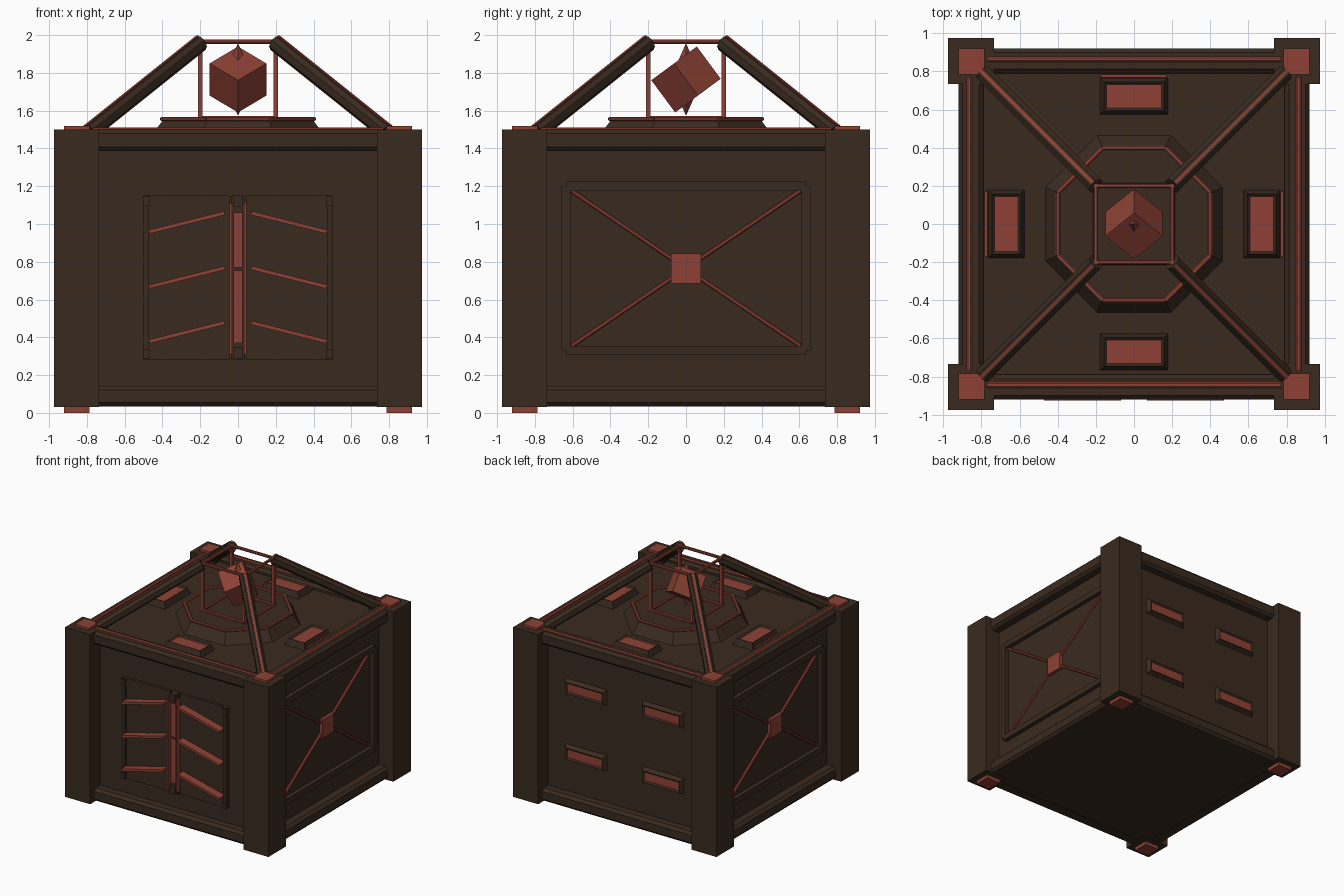
import bpy, bmesh, math
from mathutils import Matrix, Vector

cube = bpy.data.objects.get("Cube")
if cube:
    bpy.data.objects.remove(cube, do_unlink=True)


def material(name, rgb):
    m = bpy.data.materials.new(name)
    m.use_nodes = True
    m.diffuse_color = (*rgb, 1)
    m.node_tree.nodes["Principled BSDF"].inputs["Base Color"].default_value = (*rgb, 1)
    return m


BROWN = material("dark brown", (0.041, 0.0235, 0.0135))
RED = material("rust red", (0.27, 0.053, 0.035))


def finish(bm, name, *mats):
    bmesh.ops.recalc_face_normals(bm, faces=bm.faces)
    me = bpy.data.meshes.new(name)
    bm.to_mesh(me)
    bm.free()
    for m in mats:
        me.materials.append(m)
    ob = bpy.data.objects.new(name, me)
    bpy.context.collection.objects.link(ob)
    return ob


def box(name, x, y, z, mat):
    """Box from (low, high) ranges."""
    bm = bmesh.new()
    size = [b - a for a, b in (x, y, z)]
    mid = [(a + b) / 2 for a, b in (x, y, z)]
    bmesh.ops.create_cube(bm, size=1, matrix=Matrix.Translation(mid) @ Matrix.Diagonal((*size, 1)))
    return finish(bm, name, mat)


def span(s, a, b):
    """Range a to b, mirrored when s is negative."""
    return tuple(sorted((s * a, s * b)))


def beam(name, p, q, w, h, mat, chamfer=0, up=(0, 0, 1), lift=0):
    """Bar from p to q, w wide and h thick towards up, with chamfered long edges."""
    p, q = Vector(p), Vector(q)
    d = (q - p).normalized()
    side = Vector(up).cross(d).normalized()
    top = d.cross(side)
    bm = bmesh.new()
    bmesh.ops.create_cube(bm, size=1, matrix=Matrix.Diagonal((w, h, (q - p).length, 1)))
    if chamfer:
        long = [e for e in bm.edges if abs(e.verts[0].co.z - e.verts[1].co.z) > 1e-4]
        bmesh.ops.bevel(bm, geom=long, offset=chamfer, segments=1, affect='EDGES')
    frame = Matrix((side, top, d)).transposed().to_4x4()
    bm.transform(Matrix.Translation((p + q) / 2 + top * lift) @ frame)
    return finish(bm, name, mat)


def vent(name, w, l, h, matrix):
    """Tapered box with a sunken red face on top."""
    bm = bmesh.new()
    bmesh.ops.create_cube(bm, size=1, matrix=Matrix.Translation((0, 0, h / 2)) @ Matrix.Diagonal((w, l, h, 1)))
    for v in bm.verts:
        if v.co.z > h / 2:
            v.co.x -= math.copysign(0.02, v.co.x)
            v.co.y -= math.copysign(0.02, v.co.y)
    bm.faces.ensure_lookup_table()
    top = max(bm.faces, key=lambda f: f.calc_center_median().z)
    bmesh.ops.inset_region(bm, faces=[top], thickness=0.018, depth=-0.012)
    top.material_index = 1
    bm.transform(matrix)
    return finish(bm, name, BROWN, RED)


def cone(bm, sides, r1, r2, z1, z2, turn=0):
    bmesh.ops.create_cone(bm, cap_ends=True, segments=sides, radius1=r1, radius2=r2, depth=z2 - z1,
                          matrix=Matrix.Translation((0, 0, (z1 + z2) / 2)) @ Matrix.Rotation(turn, 4, 'Z'))


# Main body
WALL, DECK = 0.837, 1.458
box("body", (-WALL, WALL), (-WALL, WALL), (0.035, DECK), BROWN)

# Corner pillars, red caps and feet, roof struts and cage posts
for sx in (-1, 1):
    for sy in (-1, 1):
        box("corner_pillar", span(sx, 0.735, 0.975), span(sy, 0.735, 0.975), (0.03, 1.5), BROWN)
        for label, z in (("pillar_foot", (0, 0.03)), ("pillar_cap", (1.5, 1.52))):
            box(label, span(sx, 0.785, 0.92), span(sy, 0.785, 0.92), z, RED)
        low, high = (sx * 0.79, sy * 0.79, 1.485), (sx * 0.2, sy * 0.2, 1.957)
        beam("roof_strut", low, high, 0.082, 0.082, BROWN, 0.022)
        beam("strut_stripe", low, high, 0.016, 0.008, RED, lift=0.042)
        box("cage_post", span(sx, 0.188, 0.213), span(sy, 0.188, 0.213), (1.55, 1.975), RED)

# Rails, cage bars and roof vents on each of the four sides
for i in range(4):
    turn = Matrix.Rotation(i * math.pi / 2, 4, 'Z')

    def ends(half, y, z):
        return turn @ Vector((-half, y, z)), turn @ Vector((half, y, z))
    beam("top_rail", *ends(0.77, -0.855, 1.443), 0.13, 0.114, BROWN, 0.022)
    beam("bottom_rail", *ends(0.77, -0.855, 0.088), 0.13, 0.11, BROWN, 0.022)
    beam("rail_stripe", *ends(0.77, -0.844 if i == 0 else -0.863, 1.5), 0.03, 0.022, RED, 0.008)
    beam("cage_base_bar", *ends(0.2, -0.203, 1.56), 0.025, 0.022, RED, 0.006)
    beam("cage_top_bar", *ends(0.2, -0.2, 1.965), 0.025, 0.022, RED, 0.006)
    vent("roof_vent", 0.355, 0.19, 0.054, turn @ Matrix.Translation((0, -0.67, DECK)))
    if i:
        beam("vent_edge_strip", *ends(0.17, -0.777, DECK + 0.01), 0.016, 0.03, RED)

# Octagonal roof base with red rim
TURN = math.pi / 8
K = 1 / math.cos(TURN)
bm = bmesh.new()
cone(bm, 8, 0.465 * K, 0.395 * K, DECK, 1.553, TURN)
finish(bm, "octagon_base", BROWN)
for i in range(8):
    a, b = (Vector((math.cos(t), math.sin(t), 0)) * 0.4 * K + Vector((0, 0, 1.556))
            for t in (TURN * (2 * i + 1), TURN * (2 * i + 3)))
    beam("octagon_rim", a, b, 0.026, 0.022, RED, 0.006)

# Floating crystal: tilted cube around a spindle
bm = bmesh.new()
tilt = Matrix.Rotation(math.radians(36.5), 4, 'X') @ Matrix.Rotation(math.pi / 4, 4, 'Z')
bmesh.ops.create_cube(bm, size=0.212, matrix=Matrix.Translation((0, 0, 1.765)) @ tilt)
finish(bm, "crystal_cube", RED)
bm = bmesh.new()
cone(bm, 4, 0.085, 0, 1.765, 1.957)
cone(bm, 4, 0, 0.085, 1.573, 1.765)
finish(bm, "crystal_spindle", RED)

# Side panels: raised frame, red cross braces and centre block
MID = 0.765
for s in (-1, 1):
    x0, x1 = s * (WALL + 0.015), s * (WALL + 0.006)
    for t in (-1, 1):
        beam("panel_frame_side", (x0, t * 0.635, 0.33), (x0, t * 0.635, 1.2), 0.048, 0.045, BROWN, up=(s, 0, 0))
        z = MID + t * 0.435
        beam("panel_frame_bar", (x0, -0.635, z), (x0, 0.635, z), 0.048, 0.045, BROWN, up=(s, 0, 0))
        beam("cross_brace", (x1, -0.605, MID - t * 0.41), (x1, 0.605, MID + t * 0.41),
             0.022, 0.024, RED, 0.006, up=(s, 0, 0))
    box("centre_block", span(s, 0.82, 0.866), (-0.08, 0.08), (MID - 0.08, MID + 0.08), RED)

# Back wall vents
for x in (-0.37, 0.37):
    for z in (0.48, 1.05):
        vent("back_vent", 0.395, 0.138, 0.035,
             Matrix.Translation((x, WALL, z)) @ Matrix.Rotation(-math.pi / 2, 4, 'X'))

# Double door with deep slanted slats, edge trims and hinges
for s in (-1, 1):
    box("door_leaf", span(s, 0.045, 0.5), (-0.857, -0.82), (0.28, 1.15), BROWN)
    box("door_edge", span(s, 0.47, 0.5), (-0.875, -0.85), (0.28, 1.15), BROWN)
    box("door_inner_trim", span(s, 0.033, 0.046), (-0.905, -0.83), (0.31, 1.11), RED)
    for z in (0.43, 0.72, 1.01):
        beam("door_slat", (s * 0.07, -0.888, z + 0.048), (s * 0.47, -0.888, z - 0.052),
             0.02, 0.076, RED, up=(0, -1, 0))
    for z in (0.31, 1.12):
        box("door_hinge", span(s, 0.468, 0.503), (-0.885, -0.85), (z - 0.025, z + 0.025), BROWN)

# Sunken strip between the door leaves
box("door_centre_post", (-0.034, 0.034), (-0.87, -0.82), (0.28, 1.15), BROWN)
for z in ((0.37, 0.755), (0.77, 1.06)):
    box("door_centre_light", (-0.025, 0.025), (-0.879, -0.85), z, RED)
for z in ((0.285, 0.35), (1.09, 1.15)):
    box("door_centre_clasp", (-0.025, 0.025), (-0.9, -0.85), z, BROWN)
